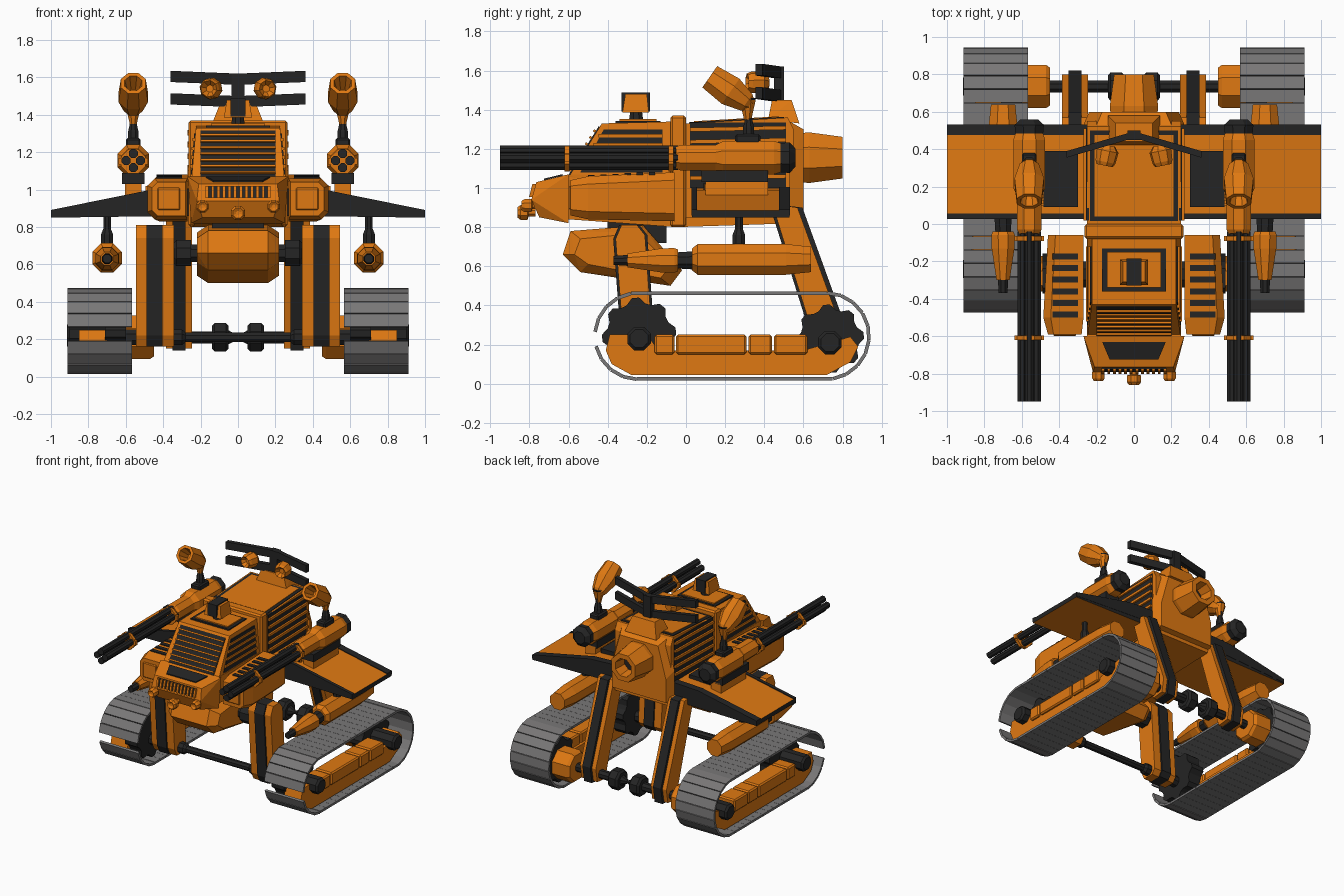
import bpy, bmesh, math
from mathutils import Vector, Matrix

if "Cube" in bpy.data.objects:
    bpy.data.objects.remove(bpy.data.objects["Cube"])


def make_mat(name, rgb):
    m = bpy.data.materials.new(name)
    m.diffuse_color = (*rgb, 1)
    m.use_nodes = True
    m.node_tree.nodes["Principled BSDF"].inputs["Base Color"].default_value = m.diffuse_color
    return m


ORANGE = make_mat("orange paint", (0.74, 0.19, 0.006))
DARK = make_mat("dark metal", (0.018, 0.018, 0.018))
GREY = make_mat("track grey", (0.19, 0.185, 0.185))


def finish(name, bm, mat, mirror=False, second=None, rule=None):
    bmesh.ops.recalc_face_normals(bm, faces=bm.faces)
    if rule:
        for f in bm.faces:
            f.material_index = 1 if rule(f) else 0
    me = bpy.data.meshes.new(name)
    bm.to_mesh(me)
    bm.free()
    me.materials.append(mat)
    if second:
        me.materials.append(second)
    ob = bpy.data.objects.new(name, me)
    bpy.context.collection.objects.link(ob)
    if mirror:
        ob.modifiers.new("mirror", 'MIRROR')
    return ob


def hull(name, pts, mat, mirror=False, **kw):
    bm = bmesh.new()
    for p in pts:
        bm.verts.new(p)
    r = bmesh.ops.convex_hull(bm, input=bm.verts)
    loose = [v for v in bm.verts if not v.link_faces]
    bmesh.ops.delete(bm, geom=loose, context='VERTS')
    bmesh.ops.dissolve_limit(bm, angle_limit=0.02, verts=bm.verts, edges=bm.edges)
    return finish(name, bm, mat, mirror, **kw)


def box(name, x, y, z, mat, mirror=False, bevel=0):
    bm = bmesh.new()
    bmesh.ops.create_cube(bm, size=1)
    for v in bm.verts:
        v.co = [(a + b) / 2 + c * (b - a) for (a, b), c in zip((x, y, z), v.co)]
    if bevel:
        bmesh.ops.bevel(bm, geom=bm.edges[:], offset=bevel, segments=1, affect='EDGES')
    return finish(name, bm, mat, mirror)


def prism(name, yz, x0, x1, mat, mirror=False):
    """Side profile in (y, z) pushed from x0 to x1."""
    bm = bmesh.new()
    a = [bm.verts.new((x0, *p)) for p in yz]
    b = [bm.verts.new((x1, *p)) for p in yz]
    bm.faces.new(a)
    bm.faces.new(b[::-1])
    for i in range(len(yz)):
        j = (i + 1) % len(yz)
        bm.faces.new((a[i], b[i], b[j], a[j]))
    return finish(name, bm, mat, mirror)


def lathe(name, prof, at, d, mat, mirror=False, n=8, squash=(1, 1)):
    """Profile of (distance, radius) turned about direction d."""
    bm = bmesh.new()
    rot = Vector((0, 0, 1)).rotation_difference(Vector(d).normalized()).to_matrix()
    rings = []
    for t, r in prof:
        ring = []
        for k in range(n):
            a = math.tau * (k + 0.5) / n
            p = Vector((math.cos(a) * r * squash[0], math.sin(a) * r * squash[1], t))
            ring.append(bm.verts.new(rot @ p + Vector(at)))
        rings.append(ring)
    for p, q in zip(rings, rings[1:]):
        for k in range(n):
            bm.faces.new((p[k], p[(k + 1) % n], q[(k + 1) % n], q[k]))
    bm.faces.new(rings[0])
    bm.faces.new(rings[-1])
    return finish(name, bm, mat, mirror)


X, Y, F = (1, 0, 0), (0, 1, 0), (0, -1, 0)

# --- Tracks: separate links around a stadium path, with a gap at the front
bm = bmesh.new()
R, YF, YR, ZC, N = 0.218, -0.245, 0.715, 0.243, 46
straight, arc = YR - YF, math.pi * R
total = 2 * (straight + arc)


def path(s):
    s %= total
    if s < straight:
        return YF + s, ZC + R, 0
    s -= straight
    if s < arc:
        a = s / R
        return YR + R * math.sin(a), ZC + R * math.cos(a), -a
    s -= arc
    if s < straight:
        return YR - s, ZC - R, -math.pi
    a = (s - straight) / R
    return YF - R * math.sin(a), ZC - R * math.cos(a), -math.pi - a


for i in range(N):
    y, z, a = path(i * total / N)
    if y < YF - R * 0.985 and z < ZC:
        continue
    m = Matrix.Translation((0.738, y, z)) @ Matrix.Rotation(a, 4, 'X')
    bmesh.ops.create_cube(bm, size=1, matrix=m @ Matrix.Diagonal((0.345, total / N * 0.98, 0.018, 1)))
finish("track_links", bm, GREY, True)

# Track frame, pads, sprockets and hubs
prism("track_frame", [(-0.41, 0.17), (-0.38, 0.1), (-0.28, 0.045), (0.72, 0.045), (0.84, 0.11), (0.88, 0.19),
                      (0.84, 0.24), (0.6, 0.17), (-0.14, 0.17), (-0.2, 0.25), (-0.39, 0.25)], 0.70, 0.85, ORANGE, True)
for y0, y1 in ((-0.16, -0.06), (-0.05, 0.31), (0.32, 0.44), (0.45, 0.62)):
    box("track_frame_pad", (0.72, 0.87), (y0, y1), (0.15, 0.25), ORANGE, True, 0.01)
for nm, y, z, r in (("front", -0.24, 0.25, 0.19), ("rear", 0.735, 0.23, 0.175)):
    teeth = [(y + math.cos(k * math.pi / 16) * r * (1 if k % 4 < 2 else 0.86),
              z + math.sin(k * math.pi / 16) * r * (1 if k % 4 < 2 else 0.86)) for k in range(32)]
    prism(nm + "_sprocket", teeth, 0.60, 0.71, DARK, True)
    lathe(nm + "_hub", [(0, 0.065), (0.2, 0.065), (0.215, 0.05)], (0.7, y, z - 0.02), X, DARK, True)
lathe("rear_drive_housing", [(0, 0.11), (0.02, 0.125), (0.16, 0.125)], (0.45, 0.735, 0.21), X, ORANGE, True)

# Axles
lathe("front_axle", [(-0.62, 0.045), (-0.3, 0.045), (-0.28, 0.028), (0.28, 0.028), (0.3, 0.045), (0.62, 0.045)],
      (0, -0.24, 0.21), X, DARK)
lathe("rear_axle", [(0, 0.012), (0.05, 0.04), (0.05, 0.065), (0.065, 0.082), (0.125, 0.082), (0.14, 0.065),
                    (0.14, 0.035), (0.46, 0.035)], (0, 0.735, 0.21), X, DARK, True)

# Struts: dark core between orange cheeks
def strut(name, pts, x0, x1, xa, xb):
    cy = sum(p[0] for p in pts) / len(pts)
    prism(name + "_core", [(cy + (p[0] - cy) * 1.0 + (0.012 if p[0] > cy else -0.012), p[1]) for p in pts],
          xa, xb, DARK, True)
    for a, b in ((x0, xa), (xb, x1)):
        prism(name + "_cheek", pts, a, b, ORANGE, True)


prism("rear_strut_core", [(0.425, 0.92), (0.595, 0.90), (0.82, 0.28), (0.80, 0.15), (0.67, 0.14)], 0.28, 0.35, DARK, True)
for a, b in ((0.245, 0.28), (0.35, 0.385)):
    prism("rear_strut_cheek", [(0.44, 0.92), (0.57, 0.90), (0.80, 0.27), (0.78, 0.16), (0.68, 0.15)], a, b, ORANGE, True)
strut("front_strut", [(-0.36, 0.74), (-0.33, 0.81), (-0.25, 0.81), (-0.21, 0.76), (-0.17, 0.2), (-0.2, 0.16),
                      (-0.29, 0.16), (-0.32, 0.22)], 0.342, 0.545, 0.405, 0.49)
lathe("strut_joint", [(0, 0.05), (0.05, 0.05), (0.05, 0.075), (0.13, 0.075), (0.15, 0.05)], (0.2, -0.27, 0.66), X, DARK, True)

# Belly tank
hull("belly_tank", [(s * w, y, z) for s in (-1, 1) for w, y, z in (
    (0.16, -0.63, 0.66), (0.16, -0.59, 0.78), (0.16, -0.22, 0.81), (0.16, -0.02, 0.58), (0.16, -0.08, 0.5), (0.16, -0.54, 0.57),
    (0.22, -0.57, 0.66), (0.22, -0.54, 0.74), (0.22, -0.24, 0.77), (0.22, -0.08, 0.6), (0.22, -0.13, 0.54), (0.22, -0.5, 0.61))], ORANGE)
box("belly_mount", (-0.14, 0.14), (-0.4, -0.1), (0.72, 0.86), DARK)

# Lower hull, nose, rear body
hull("lower_hull", [(s * x, y, z) for s in (-1, 1) for x, y, z in (
    (0.25, -0.6, 1.07), (0.25, 0.56, 1.07), (0.22, -0.6, 0.84), (0.24, -0.05, 0.8), (0.24, 0.56, 0.82))], ORANGE)
hull("nose", [(s * x, y, z) for s in (-1, 1) for x, y, z in (
    (0.27, -0.6, 1.07), (0.21, -0.765, 1.03), (0.22, -0.79, 0.94), (0.19, -0.75, 0.85), (0.25, -0.6, 0.82))], ORANGE)
hull("hood_panel", [(s * x, y, z + d) for s in (-1, 1) for d in (0, 0.008) for x, y, z in (
    (0.17, -0.63, 1.063), (0.13, -0.725, 1.04))], DARK)
prism("nose_grille", [(-0.768, 1.02), (-0.785, 0.955), (-0.792, 0.955), (-0.775, 1.02)], -0.17, 0.17, DARK)
for i in range(12):
    x = -0.165 + i * 0.03
    prism("nose_grille_bar", [(-0.768, 1.02), (-0.785, 0.955), (-0.802, 0.955), (-0.785, 1.02)], x - 0.008, x + 0.008, ORANGE)
lamp = [(0, 0.02), (0.035, 0.02), (0.04, 0.036), (0.075, 0.036), (0.09, 0.026), (0.08, 0.01)]
lathe("side_nose_lamp", lamp, (0.19, -0.75, 0.91), F, ORANGE, True)
lathe("centre_nose_lamp", lamp, (0, -0.77, 0.875), F, ORANGE, squash=(1.15, 1.15))
hull("rear_cab", [(s * x, y, z) for s in (-1, 1) for x, y, z in (
    (0.25, 0, 0.85), (0.25, 0, 1.33), (0.25, 0.52, 1.36), (0.25, 0.55, 1.3), (0.25, 0.55, 0.85))], ORANGE)
hull("rear_shoulder", [(s * x, y, z) for s in (-1, 1) for x, y, z in (
    (0.27, 0.53, 1.1), (0.27, 0.53, 0.84), (0.24, 0.6, 1.05), (0.24, 0.6, 0.86), (0.17, 0.6, 1.3), (0.2, 0.53, 1.34))], ORANGE)
box("frame_ring", (-0.265, 0.265), (-0.08, 0.0), (0.8, 1.37), ORANGE, bevel=0.012)

# Roof border and side louvres of the rear cab
for nm, x, a, b, h, m in (("roof_border", 0.235, 0.015, 0.5, 0.005, DARK), ("roof_panel", 0.21, 0.04, 0.475, 0.009, ORANGE)):
    prism(nm, [(y, 1.33 + y * 0.0577 + d) for y, d in ((a, -0.01), (b, -0.01), (b, h), (a, h))], -x, x, m)
box("side_louvre_back", (0.24, 0.256), (0.02, 0.51), (1.0, 1.335), DARK, True)
for i in range(5):
    z = 1.04 + i * 0.062
    prism("side_louvre_slat", [(0.02, z), (0.51, z + 0.01), (0.51, z + 0.03), (0.02, z + 0.02)], 0.25, 0.27, ORANGE, True)

# Cockpit with louvred windows
hull("cockpit", [(s * x, y, z) for s in (-1, 1) for x, y, z in (
    (0.25, -0.05, 1.04), (0.25, -0.61, 1.04), (0.225, -0.43, 1.33), (0.225, -0.05, 1.34))], ORANGE)


def screen(t, d):  # point on the sloped windscreen
    return (-0.61 + 0.18 * t - d * 0.85, 1.04 + 0.29 * t + d * 0.53)


prism("windscreen", [screen(0.06, -0.01), screen(0.94, -0.01), screen(0.94, 0.006), screen(0.06, 0.006)], -0.2, 0.2, DARK)
for i in range(7):
    t = 0.14 + i * 0.115
    prism("windscreen_slat", [screen(t, 0), screen(t + 0.035, 0), screen(t + 0.035, 0.018), screen(t, 0.018)], -0.2, 0.2, ORANGE)
hull("side_window", [(x + d, y, z) for d in (-0.01, 0.006) for x, y, z in (
    (0.246, -0.12, 1.08), (0.246, -0.54, 1.08), (0.228, -0.42, 1.3), (0.228, -0.12, 1.3))], DARK, True)
for i in range(4):
    z = 1.115 + i * 0.048
    box("side_window_slat", (0.22, 0.256 - i * 0.004), (-0.52 + i * 0.024, -0.12), (z, z + 0.018), ORANGE, True)

# Roof hatch and beacon
box("hatch_border", (-0.17, 0.17), (-0.36, -0.13), (1.33, 1.343), DARK)
box("hatch", (-0.145, 0.145), (-0.34, -0.15), (1.33, 1.352), ORANGE)
lathe("beacon_stem", [(0, 0.04), (0.07, 0.03)], (0, -0.255, 1.34), (0, 0, 1), DARK)
hull("beacon", [(s * x, y, z) for s in (-1, 1) for x, y, z in (
    (0.075, -0.325, 1.385), (0.075, -0.19, 1.385), (0.06, -0.31, 1.48), (0.06, -0.2, 1.48))], ORANGE)
box("beacon_lens", (-0.04, 0.04), (-0.33, -0.185), (1.39, 1.488), DARK)

# Side pods with vent stripes and front plate
hull("side_pod", [(x, y, z) for y, x0, x1, z0, z1, c in (
    (-0.59, 0.28, 0.46, 0.86, 1.04, 0.03), (-0.5, 0.27, 0.485, 0.84, 1.06, 0.04), (-0.06, 0.27, 0.46, 0.83, 1.08, 0.04))
    for x, z in ((x0, z0), (x1 - c, z0), (x1, z0 + c), (x1, z1 - c), (x1 - c, z1), (x0, z1))], ORANGE, True)
box("pod_front_plate", (0.31, 0.43), (-0.6, -0.55), (0.89, 1.01), ORANGE, True, 0.006)
for i in range(6):
    y = -0.5 + i * 0.062
    box("pod_vent", (0.3, 0.435), (y, y + 0.032), (1.03, 1.067 + i * 0.0028), DARK, True)

# Wings: orange skin, dark edges
hull("wing", [(x, y, z) for y in (0.03, 0.53) for x, z in ((0.24, 0.86), (0.24, 1.0), (0.48, 0.99), (1.0, 0.885), (1.0, 0.85))],
     ORANGE, True, second=DARK, rule=lambda f: abs(f.normal.y) > 0.7 or f.normal.x > 0.7)
for y0, y1 in ((0.028, 0.055), (0.475, 0.532)):
    hull("wing_edge", [(x, y, z) for y in (y0, y1) for x, z in (
        (0.25, 0.9), (0.25, 1.006), (0.48, 0.996), (1.0, 0.891), (1.0, 0.86))], DARK, True)
box("wing_root_vent", (0.3, 0.485), (0.09, 0.39), (0.96, 1.025), DARK, True)
for i in range(10):
    box("wing_root_vent_bar", (0.3, 0.495), (0.095 + i * 0.03, 0.111 + i * 0.03), (0.96, 1.02), ORANGE, True)

# Rotary cannons
CX, CZ = 0.56, 1.155
box("cannon_foot", (CX - 0.045, CX + 0.045), (0.1, 0.42), (0.96, 1.04), ORANGE, True)
box("cannon_saddle", (CX - 0.06, CX + 0.06), (0.08, 0.42), (1.03, 1.09), DARK, True)
lathe("cannon_body", [(0, 0.06), (0.02, 0.07), (0.2, 0.07), (0.24, 0.092), (0.5, 0.092), (0.55, 0.075)], (CX, -0.05, CZ), Y, ORANGE, True)
lathe("cannon_breech", [(0, 0.08), (0.05, 0.085), (0.08, 0.05)], (CX, 0.48, CZ), Y, DARK, True)
for i in range(4):
    a = math.tau * i / 4
    lathe("cannon_barrel", [(0, 0.026), (0.91, 0.026)],
          (CX + 0.038 * math.cos(a), -0.04, CZ + 0.038 * math.sin(a)), F, DARK, True)
for y in (-0.62, -0.09):
    lathe("barrel_clamp", [(0, 0.07), (0.025, 0.07)], (CX, y, CZ - 0.005), Y, ORANGE, True)
    box("barrel_clamp_lug", (CX - 0.08, CX + 0.08), (y, y + 0.025), (CZ - 0.02, CZ + 0.015), ORANGE, True)

# Horn lamps above the cannons
box("horn_base", (CX - 0.04, CX + 0.04), (0.25, 0.38), (1.22, 1.275), DARK, True, 0.01)
lathe("horn_neck", [(0, 0.032), (0.05, 0.03), (0.1, 0.018), (0.2, 0.04)], (CX, 0.32, 1.26), (0, 0, 1), DARK, True)
lathe("horn_collar", [(0, 0.02), (0.1, 0.045)], (CX, 0.315, 1.35), (0, 0, 1), ORANGE, True)
lathe("horn_lamp", [(0, 0.03), (0.03, 0.055), (0.13, 0.085), (0.26, 0.072), (0.26, 0.05), (0.16, 0.03)],
      (CX, 0.335, 1.42), (0, -0.82, 0.57), ORANGE, True)

# Underwing missiles
lathe("missile_body", [(0, 0.06), (0.03, 0.085), (0.48, 0.085), (0.61, 0.07)], (0.70, 0.03, 0.635), Y, ORANGE, True)
lathe("missile_collar", [(0, 0.045), (0.08, 0.05)], (0.70, -0.04, 0.63), Y, DARK, True)
lathe("missile_nose", [(0, 0.06), (0.02, 0.068), (0.09, 0.066), (0.26, 0.038)], (0.70, -0.04, 0.63), F, ORANGE, True)
lathe("missile_tip", [(0, 0.03), (0.07, 0.025)], (0.70, -0.3, 0.63), F, DARK, True)
lathe("missile_pylon", [(0, 0.035), (0.06, 0.035), (0.09, 0.022), (0.17, 0.022)], (0.70, 0.27, 0.7), (0, 0, 1), DARK, True)

# Rear exhaust
lathe("exhaust", [(0, 0.09), (0.03, 0.135), (0.08, 0.14), (0.25, 0.115), (0.25, 0.075), (0.14, 0.06)], (0, 0.55, 1.155), Y, ORANGE)
lathe("exhaust_core", [(0, 0.062), (0.02, 0.062)], (0, 0.68, 1.155), Y, DARK)

# Rear antenna: chevron bars, post and twin lamps
hull("antenna_base", [(s * x, y, z) for s in (-1, 1) for x, y, z in (
    (0.14, 0.42, 1.35), (0.14, 0.58, 1.33), (0.1, 0.44, 1.45), (0.1, 0.54, 1.45))], ORANGE)
box("antenna_post", (-0.035, 0.035), (0.45, 0.5), (1.35, 1.62), DARK)
for z in (1.445, 1.565):
    hull("chevron_bar", [(x, y + d, z + h + e) for h in (0, 0.06) for d in (0, 0.035) for x, y, e in (
        (0, 0.46, -0.005), (0.36, 0.355, 0.01))], DARK, True)
lathe("antenna_lamp", [(0, 0.035), (0.03, 0.06), (0.09, 0.055), (0.11, 0.045), (0.08, 0.02)], (0.135, 0.42, 1.54), (0.2, -1, 0), ORANGE, True)
